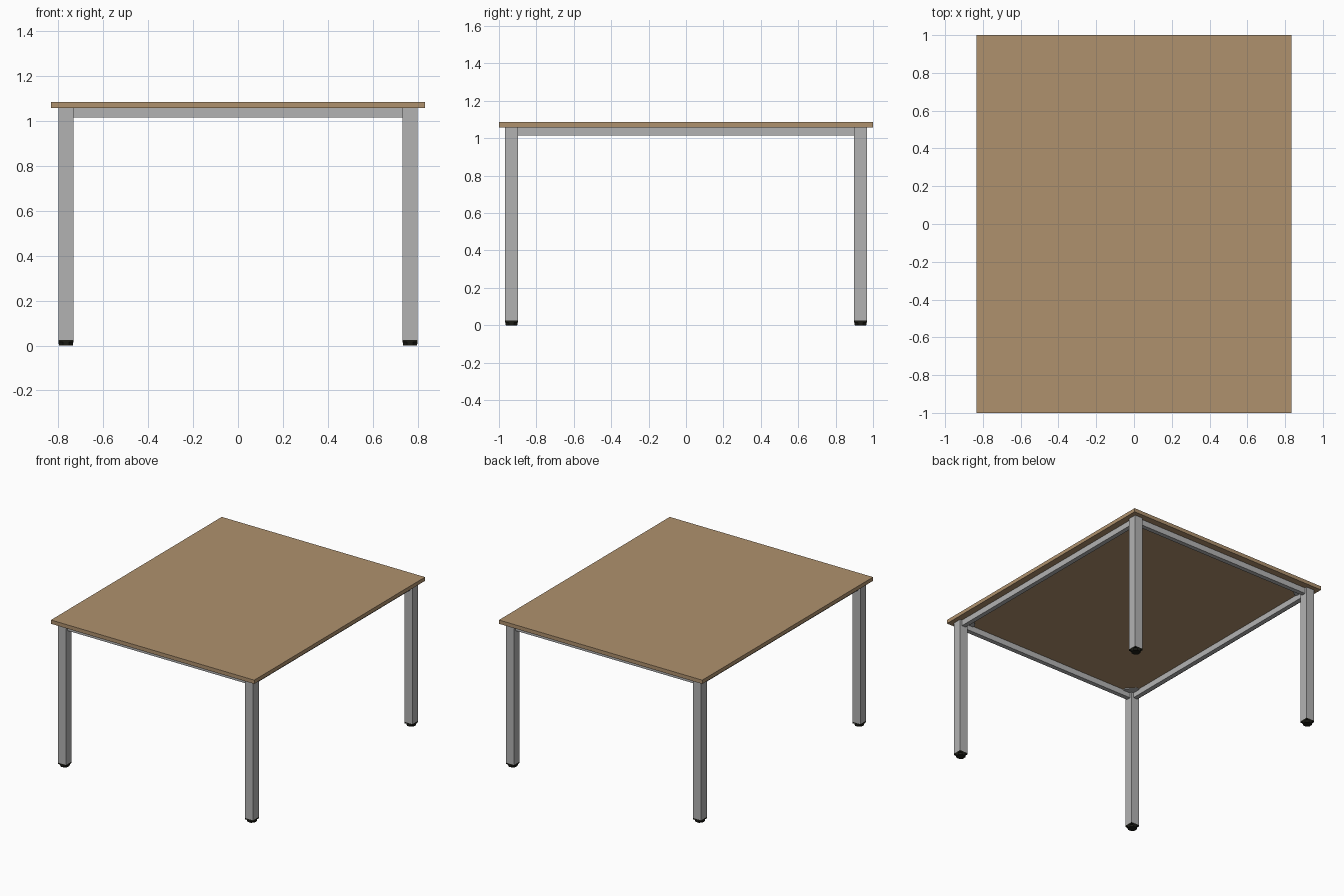
import bpy, bmesh
from math import pi
from mathutils import Matrix

cube = bpy.data.objects.get("Cube")
if cube:
    bpy.data.objects.remove(cube, do_unlink=True)


def material(name, rgb):
    m = bpy.data.materials.new(name)
    m.use_nodes = True
    m.diffuse_color = (*rgb, 1)
    m.node_tree.nodes["Principled BSDF"].inputs["Base Color"].default_value = (*rgb, 1)
    return m


wood = material("beech wood", (0.43, 0.285, 0.155))
metal = material("grey metal", (0.45, 0.45, 0.45))
rubber = material("black plastic", (0.012, 0.012, 0.008))


def finish(name, bm, mat):
    bmesh.ops.recalc_face_normals(bm, faces=bm.faces)
    mesh = bpy.data.meshes.new(name)
    bm.to_mesh(mesh)
    bm.free()
    mesh.materials.append(mat)
    obj = bpy.data.objects.new(name, mesh)
    bpy.context.collection.objects.link(obj)
    return obj


def box(name, center, size, mat):
    bm = bmesh.new()
    bmesh.ops.create_cube(bm, size=1, matrix=Matrix.Translation(center) @ Matrix.Diagonal((*size, 1)))
    return finish(name, bm, mat)


def cone(name, center, r1, r2, depth, sides, mat):
    bm = bmesh.new()
    turn = Matrix.Rotation(pi / sides, 4, "Z")
    bmesh.ops.create_cone(bm, cap_ends=True, segments=sides, radius1=r1, radius2=r2,
                          depth=depth, matrix=Matrix.Translation(center) @ turn)
    return finish(name, bm, mat)


def prism(name, outline, z0, z1, mat):
    bm = bmesh.new()
    face = bm.faces.new([bm.verts.new((x, y, z0)) for x, y in outline])
    ext = bmesh.ops.extrude_face_region(bm, geom=[face])
    bmesh.ops.translate(bm, vec=(0, 0, z1 - z0),
                        verts=[g for g in ext["geom"] if isinstance(g, bmesh.types.BMVert)])
    return finish(name, bm, mat)


LX, LY, LEG = 0.767, 0.933, 0.067   # leg centres and thickness
UNDER, TOP = 1.058, 1.086           # underside and top of the board
RAIL, RAIL_H = 0.034, 0.043
FOOT = 0.025

# Board
box("table_top", (0, 0, (UNDER + TOP) / 2), (1.667, 2, TOP - UNDER), wood)

# Legs, feet and corner plates
for sx, side in ((1, "left"), (-1, "right")):
    for sy, end in ((-1, "front"), (1, "back")):
        tag = f"{end}_{side}"
        x, y = sx * LX, sy * LY
        box(f"leg_{tag}", (x, y, (FOOT + UNDER) / 2), (LEG, LEG, UNDER - FOOT), metal)
        box(f"foot_cap_{tag}", (x, y, 0.02), (LEG, LEG, 0.01), rubber)
        cone(f"foot_{tag}", (x, y, 0.0075), 0.033, 0.036, 0.015, 8, rubber)
        reach = 0.095
        prism(f"corner_plate_{tag}",
              [(x, y), (x - sx * reach, y), (x - sx * reach, y - sy * 0.04),
               (x - sx * 0.04, y - sy * reach), (x, y - sy * reach)],
              UNDER - 0.006, UNDER, metal)

# Rails between the legs
rail_z = UNDER - RAIL_H / 2
for s, side, end in ((1, "left", "back"), (-1, "right", "front")):
    box(f"rail_{end}", (0, s * LY, rail_z), (2 * LX - LEG, RAIL, RAIL_H), metal)
    box(f"rail_{side}", (s * LX, 0, rail_z), (RAIL, 2 * LY - LEG, RAIL_H), metal)
